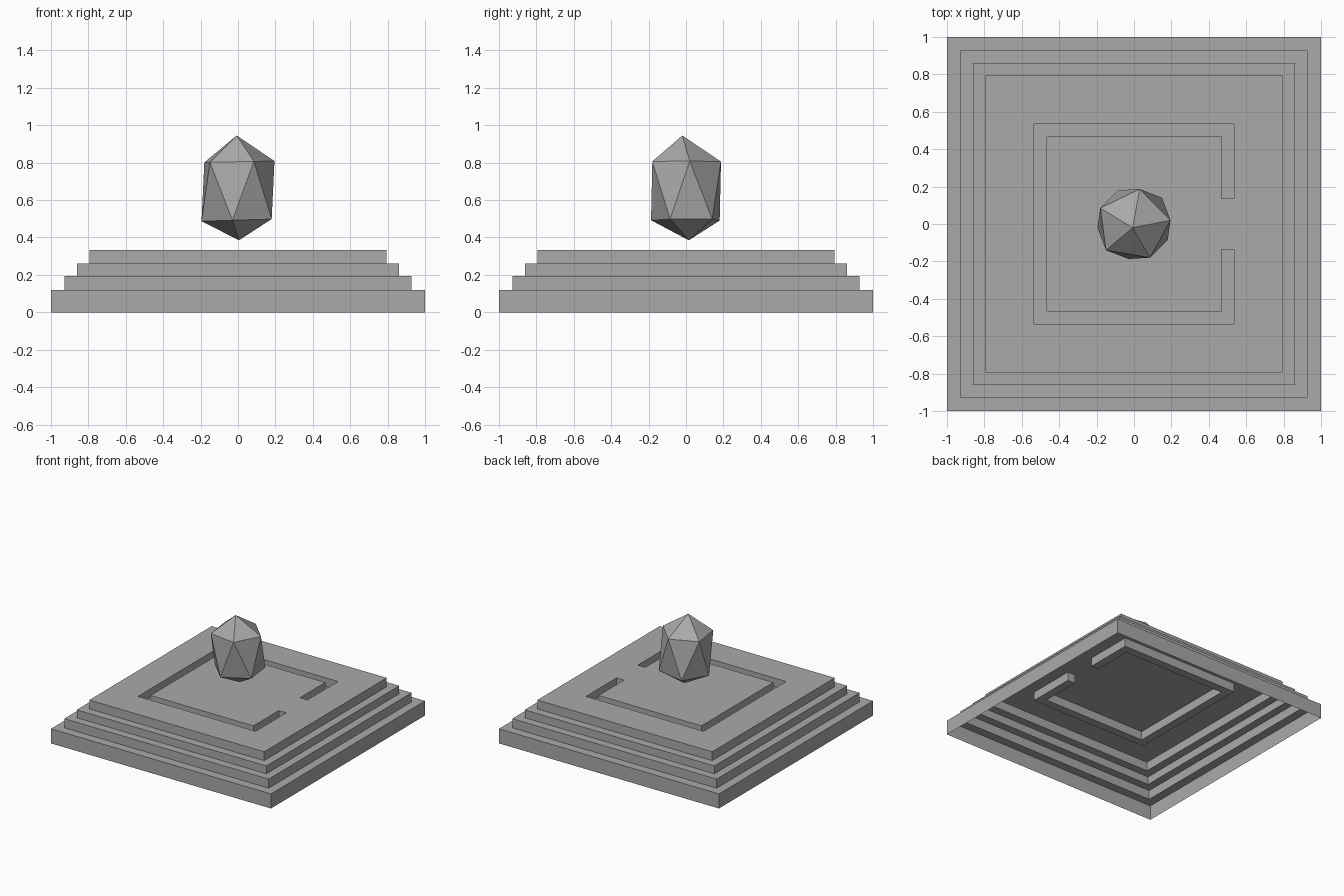
import bpy
import bmesh

cube = bpy.data.objects.get("Cube")
if cube:
    bpy.data.objects.remove(cube, do_unlink=True)

# One plain stone colour
stone = bpy.data.materials.new("grey stone")
stone.use_nodes = True
colour = (0.4, 0.4, 0.4, 1.0)
stone.diffuse_color = colour
stone.node_tree.nodes["Principled BSDF"].inputs["Base Color"].default_value = colour


def finish(bm, name):
    """Weld the mesh, point its faces outward and add it to the scene."""
    bmesh.ops.remove_doubles(bm, verts=bm.verts, dist=0.0001)
    bmesh.ops.recalc_face_normals(bm, faces=bm.faces)
    bm.normal_update()
    highest = max(bm.faces, key=lambda f: f.calc_center_median().z)
    if highest.normal.z < -0.01:
        bmesh.ops.reverse_faces(bm, faces=bm.faces)
    mesh = bpy.data.meshes.new(name)
    bm.to_mesh(mesh)
    bm.free()
    mesh.materials.append(stone)
    obj = bpy.data.objects.new(name, mesh)
    bpy.context.collection.objects.link(obj)
    return obj


def face(bm, points):
    return bm.faces.new([bm.verts.new(p) for p in points])


# Stepped sides: square rings joined as risers and treads, open underneath
half_widths = [1.0, 0.928, 0.862, 0.795]
levels = [0.0, 0.12, 0.195, 0.26, 0.333]
profile = []
for i, w in enumerate(half_widths):
    profile += [(w, levels[i]), (w, levels[i + 1])]

bm = bmesh.new()
rings = []
for w, z in profile:
    rings.append([bm.verts.new((sx * w, sy * w, z))
                  for sx, sy in ((-1, -1), (1, -1), (1, 1), (-1, 1))])
for low, high in zip(rings, rings[1:]):
    for i in range(4):
        j = (i + 1) % 4
        bm.faces.new((low[i], low[j], high[j], high[i]))
bmesh.ops.recalc_face_normals(bm, faces=bm.faces)
if sum(f.normal.z for f in bm.faces) < 0:
    bmesh.ops.reverse_faces(bm, faces=bm.faces)
finish(bm, "stepped_sides")

# Top platform with a sunken square channel, interrupted on the +x side
EDGE, OUTER, INNER, GAP = 0.795, 0.535, 0.467, 0.137
TOP, FLOOR = 0.333, 0.262
lines = [-EDGE, -OUTER, -INNER, -GAP, GAP, INNER, OUTER, EDGE]
cells = len(lines) - 1


def height(i, j):
    x = (lines[i] + lines[i + 1]) / 2
    y = (lines[j] + lines[j + 1]) / 2
    in_ring = INNER < max(abs(x), abs(y)) < OUTER
    in_gap = x > INNER and abs(y) < GAP
    return FLOOR if in_ring and not in_gap else TOP


bm = bmesh.new()
for i in range(cells):
    for j in range(cells):
        x0, x1, y0, y1 = lines[i], lines[i + 1], lines[j], lines[j + 1]
        h = height(i, j)
        face(bm, [(x0, y0, h), (x1, y0, h), (x1, y1, h), (x0, y1, h)])
        # Channel walls wherever neighbouring cells differ in height
        if i + 1 < cells and height(i + 1, j) != h:
            k = height(i + 1, j)
            face(bm, [(x1, y0, h), (x1, y0, k), (x1, y1, k), (x1, y1, h)])
        if j + 1 < cells and height(i, j + 1) != h:
            k = height(i, j + 1)
            face(bm, [(x0, y1, h), (x1, y1, h), (x1, y1, k), (x0, y1, k)])
finish(bm, "channelled_platform")

# Floating crystal: two staggered five-sided rings between two tips
ring = [(0.195, 0.02), (0.03, 0.187), (-0.18, 0.085), (-0.15, -0.14), (0.085, -0.18)]
bm = bmesh.new()
tip = bm.verts.new((-0.007, -0.02, 0.945))
foot = bm.verts.new((0.005, 0.015, 0.385))
upper = [bm.verts.new((x, y, 0.805 + 0.02 * x)) for x, y in ring]
lower = [bm.verts.new((-x, -y, 0.493 - 0.03 * x)) for x, y in ring]
for i in range(5):
    j = (i + 1) % 5
    # The opposite ring's point that sits between upper points i and j
    between = lower[(i + 3) % 5]
    following = lower[(i + 4) % 5]
    bm.faces.new((tip, upper[i], upper[j]))
    bm.faces.new((upper[i], between, upper[j]))
    bm.faces.new((upper[j], between, following))
    bm.faces.new((foot, following, between))
finish(bm, "floating_crystal")
